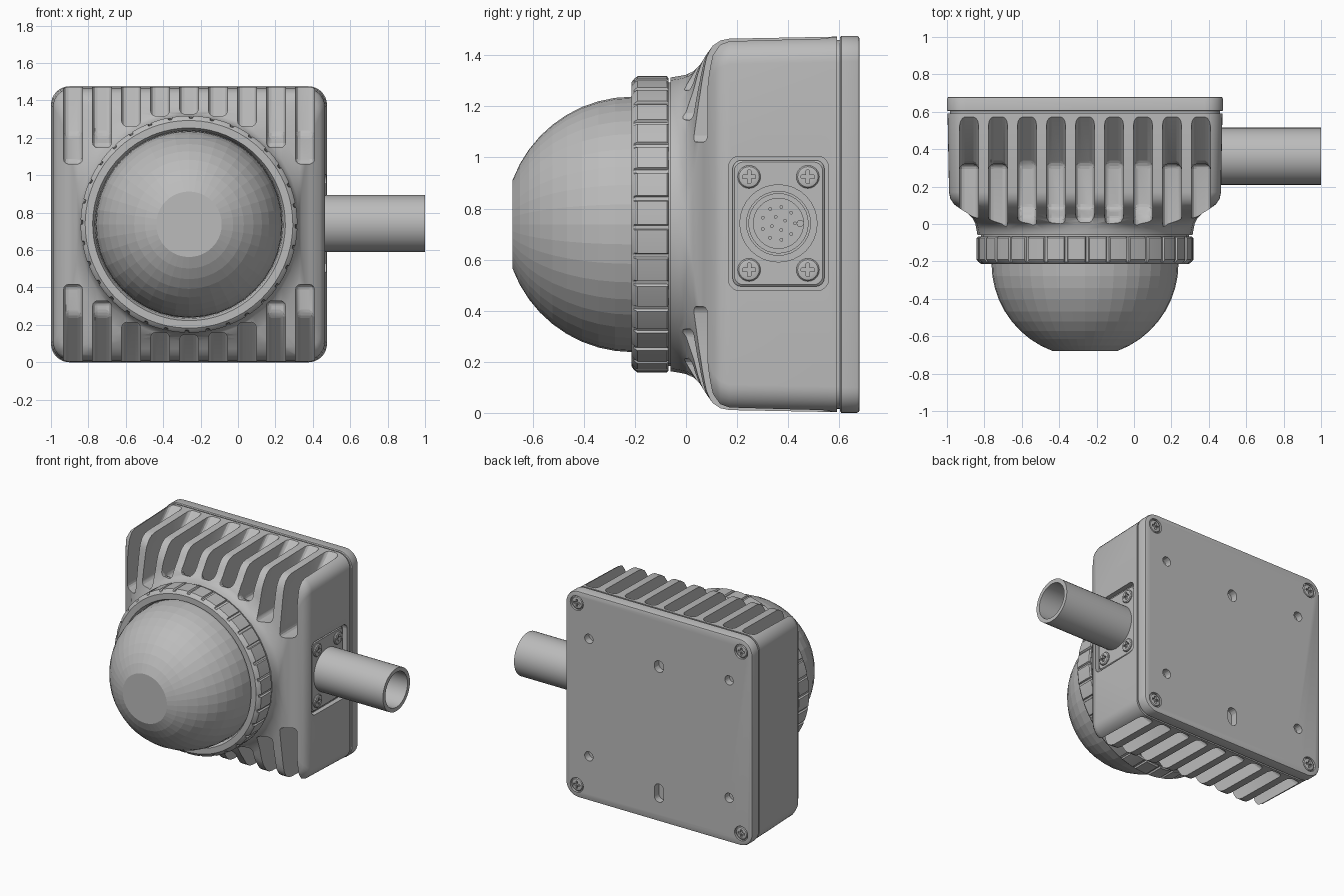
import bpy, bmesh, math
from math import sin, cos, pi, sqrt, radians
from mathutils import Vector

if "Cube" in bpy.data.objects:
    bpy.data.objects.remove(bpy.data.objects["Cube"])

CX, CZ, H = -0.262, 0.738, 0.738      # housing centre and half size
PY, PZ = 0.362, 0.742                 # connector centre on the right side

grey = bpy.data.materials.new("light_grey")
grey.diffuse_color = (0.5, 0.5, 0.5, 1)
grey.use_nodes = True
grey.node_tree.nodes["Principled BSDF"].inputs["Base Color"].default_value = grey.diffuse_color


def ring(axis, d, hu, hv=None, c=None, cu=0, cv=0, n=8):
    """Rounded rectangle (a circle when only hu is given) across an axis."""
    hv = hu if hv is None else hv
    c = hu if c is None else c
    pts = []
    for q, (su, sv) in enumerate(((1, 1), (-1, 1), (-1, -1), (1, -1))):
        for i in range(n + 1):
            a = (q + i / n) * pi / 2
            u = cu + su * (hu - c) + c * cos(a)
            v = cv + sv * (hv - c) + c * sin(a)
            pts.append({'x': (d, u, v), 'y': (u, d, v), 'z': (u, v, d)}[axis])
    return pts


def loft(name, rings, closed=False, smooth=35, bevel=0, segs=3):
    bm = bmesh.new()
    rows = [[bm.verts.new(p) for p in r] for r in rings]
    n = len(rows[0])
    pairs = list(zip(rows, rows[1:])) + ([(rows[-1], rows[0])] if closed else [])
    for a, b in pairs:
        for i in range(n):
            j = (i + 1) % n
            bm.faces.new((a[i], a[j], b[j], b[i]))
    if not closed:
        bm.faces.new(rows[0])
        bm.faces.new(rows[-1])
    bmesh.ops.remove_doubles(bm, verts=bm.verts, dist=1e-5)
    bmesh.ops.recalc_face_normals(bm, faces=bm.faces)
    if bevel:
        bmesh.ops.bevel(bm, geom=list(bm.edges), offset=bevel, segments=segs,
                        profile=0.5, affect='EDGES', clamp_overlap=True)
        bmesh.ops.recalc_face_normals(bm, faces=bm.faces)
    me = bpy.data.meshes.new(name)
    bm.to_mesh(me)
    bm.free()
    me.materials.append(grey)
    ob = bpy.data.objects.new(name, me)
    bpy.context.collection.objects.link(ob)
    if smooth:
        shade(ob, smooth)
    return ob


def shade(ob, angle=35):
    bpy.ops.object.select_all(action='DESELECT')
    ob.select_set(True)
    bpy.context.view_layer.objects.active = ob
    bpy.ops.object.shade_smooth_by_angle(angle=radians(angle))


def cut(ob, cutters):
    for c in cutters:
        m = ob.modifiers.new("cut", 'BOOLEAN')
        m.operation, m.solver, m.object = 'DIFFERENCE', 'EXACT', c
        bpy.context.view_layer.objects.active = ob
        bpy.ops.object.modifier_apply(modifier=m.name)
        bpy.data.objects.remove(c)
    shade(ob)


def fr(y, h, c=None, n=8):
    """Ring around the housing axis."""
    return ring('y', y, h, h, c, CX, CZ, n)


# Housing: rounded square that flares into the round neck
housing = loft("housing", [fr(y, h, c) for y, h, c in (
    (0.592, 0.735, 0.10), (0.17, 0.727, 0.10), (0.135, 0.72, 0.105),
    (0.105, 0.70, 0.115), (0.08, 0.665, 0.16), (0.055, 0.625, 0.28),
    (0.03, 0.60, 0.42), (0.0, 0.586, 0.54), (-0.03, 0.58, 0.58),
    (-0.06, 0.575, 0.575))])

# Cooling slots above and below, leaving the fins between them
slots = []
for i in range(-4, 5):
    x = CX + 0.155 * i
    dx = max(0, abs(0.155 * i) - 0.04)
    zf = max(1.06, CZ + sqrt(max(0, 0.59 ** 2 - dx ** 2)))
    prof = [(0.62, 1.6), (0.62, 1.52), (0.32, 1.22)]
    if zf < 1.22:
        prof += [(0.32, zf)]
    else:
        prof += [(0.08, 1.22), (0.03, zf)]
    prof += [(-0.2, zf), (-0.2, 1.6)]
    for flip in (0, 1):
        slots.append(loft("slot_cutter", [
            [(x + s * 0.05, y, 2 * CZ - z if flip else z) for y, z in prof]
            for s in (-1, 1)], smooth=0, bevel=0.026))

# Recess for the connector plate
slots.append(loft("recess_cutter", [
    ring('x', x, 0.195, 0.262, 0.04, PY, PZ, 5) for x in (0.435, 0.6)], smooth=0))
cut(housing, slots)

# Seal between the housing and back plate
loft("seal", [fr(y, 0.722, 0.09) for y in (0.585, 0.61)])

# Back plate with screw recesses, mounting holes and a slotted hole
plate = loft("back_plate", [fr(y, h, h - 0.638) for y, h in (
    (0.603, 0.732), (0.608, 0.738), (0.668, 0.738), (0.677, 0.734), (0.68, 0.726))])
corners = [(a, b) for a in (-1, 1) for b in (-1, 1)]
holes = [(a * 0.65, b * 0.65, 0.052, 0.052, 0.664) for a, b in corners]
holes += [(a * 0.555, b * 0.42, 0.033, 0.033, 0.63) for a, b in corners]
holes += [(0, 0.37, 0.036, 0.042, 0.63), (0, -0.535, 0.036, 0.065, 0.63)]
cut(plate, [loft("hole_cutter", [
    ring('y', y, hu, hv, hu, CX + u, CZ + v, 5) for y in (d, 0.75)], smooth=0)
    for u, v, hu, hv, d in holes])

# Cross-head screws on the back plate and connector plate
screw = loft("back_screw", [ring('z', z, r, n=6) for z, r in (
    (-0.02, 0.045), (0.006, 0.045), (0.012, 0.04), (0.014, 0.032))])
cut(screw, [loft("cross_cutter", [ring('z', z, a, b, 0.002, n=1) for z in (-0.002, 0.05)],
                 smooth=0) for a, b in ((0.026, 0.007), (0.007, 0.026))])


def place_screw(name, loc, normal):
    ob = bpy.data.objects.new(name, screw.data)
    ob.location = loc
    ob.rotation_euler = Vector(normal).to_track_quat('Z', 'Y').to_euler()
    bpy.context.collection.objects.link(ob)


for a, b in corners:
    place_screw("back_screw", (CX + a * 0.65, 0.665, CZ + b * 0.65), (0, 1, 0))
    place_screw("connector_screw", (0.453, PY + a * 0.115, PZ + b * 0.182), (1, 0, 0))
bpy.data.objects.remove(screw)

# Connector plate, socket and pins
loft("connector_plate", [ring('x', x, 0.18 - i, 0.247 - i, 0.035, PY, PZ, 5)
                         for x, i in ((0.42, 0), (0.446, 0), (0.453, 0.007))])


def tube(name, x0, x1, ro, ri, n=8):
    return loft(name, [ring('x', x, r, cu=PY, cv=PZ, n=n) for x, r in (
        (x0, ro), (x1, ro), (x1, ri), (x0, ri))], closed=True)


tube("socket_rim", 0.44, 0.485, 0.118, 0.098)
loft("socket_face", [ring('x', x, 0.1, cu=PY, cv=PZ) for x in (0.44, 0.465)])
spots = [(0.065, k * 2 * pi / 9, 0.007) for k in range(9)]
spots += [(0.028, k * pi / 2 + 0.4, 0.007) for k in range(4)] + [(0.085, 0, 0.014)]
for r, a, size in spots:
    loft("socket_pin", [ring('x', x, size, cu=PY + r * cos(a), cv=PZ + r * sin(a), n=3)
                        for x in (0.455, 0.475)])

# Hollow cable pipe
tube("cable_pipe", 0.44, 1.0, 0.153, 0.125)

# Clamp ring with shallow grip notches
TEETH = 32


def grip(y, r, depth):
    pts = []
    for k in range(TEETH):
        for f, d in ((0.0, 0), (0.4, 0), (0.8, 0), (0.84, depth), (0.96, depth)):
            a = (k + f) * 2 * pi / TEETH
            pts.append((CX + (r - d) * cos(a), y, CZ + (r - d) * sin(a)))
    return pts


loft("clamp_ring", [grip(*g) for g in (
    (-0.068, 0.50, 0), (-0.068, 0.572, 0), (-0.075, 0.58, 0.011), (-0.19, 0.58, 0.011),
    (-0.203, 0.57, 0.004), (-0.214, 0.555, 0), (-0.214, 0.515, 0), (-0.19, 0.503, 0),
    (-0.15, 0.498, 0))], closed=True, smooth=25)
loft("neck_core", [fr(y, 0.555) for y in (-0.02, -0.1)])

# Faceted dome with a flat front
steps = [90 - k * 69.5 / 9 for k in range(10)]
loft("dome", [fr(-0.08, 0.5, n=10)] + [
    fr(-0.21 - 0.5 * cos(radians(t)), 0.5 * sin(radians(t)), n=10) for t in steps], smooth=0)
